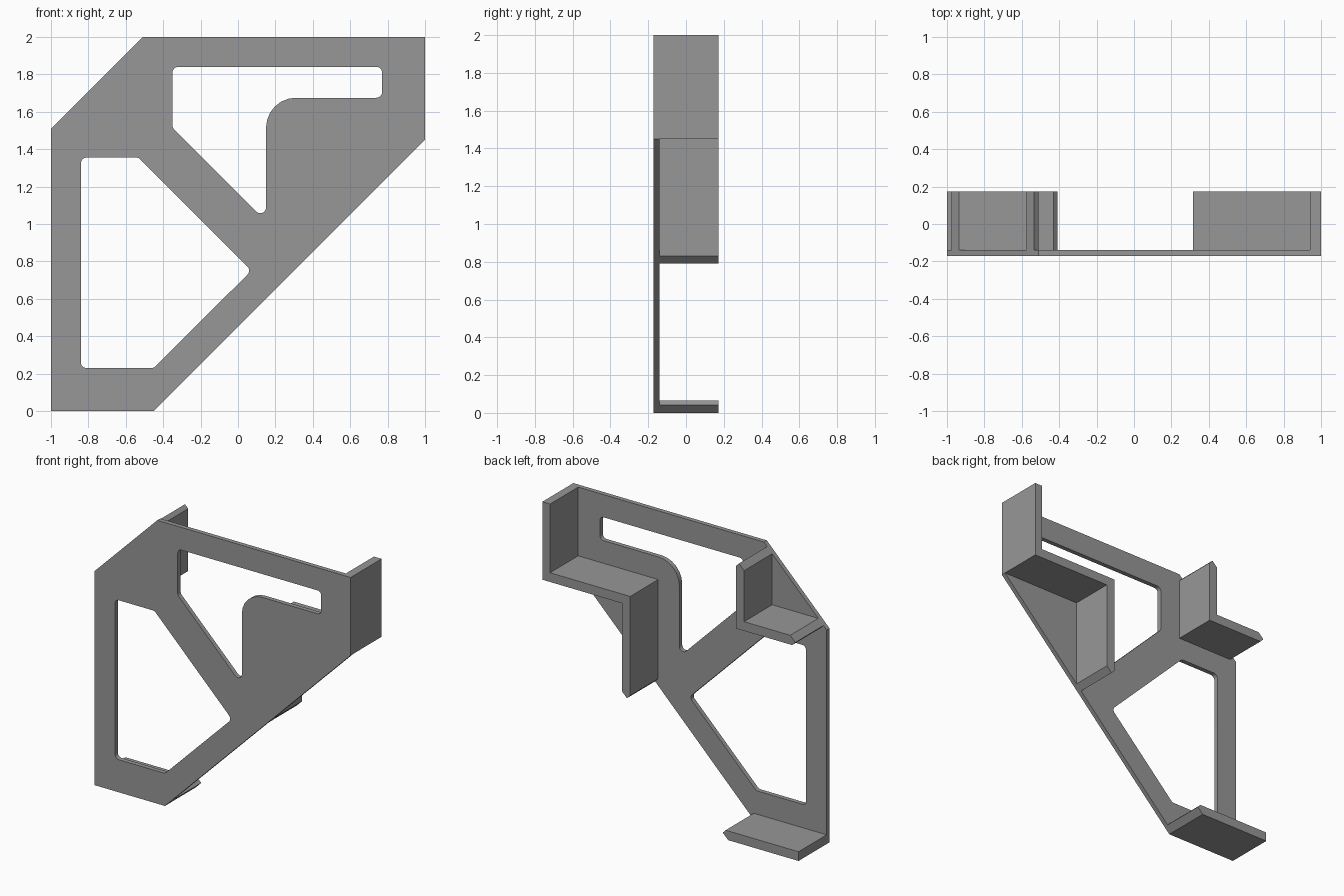
import bpy, math
from mathutils import Vector

if "Cube" in bpy.data.objects:
    bpy.data.objects.remove(bpy.data.objects["Cube"])

grey = bpy.data.materials.new("plain grey")
grey.diffuse_color = (0.31, 0.31, 0.31, 1)
grey.use_nodes = True
grey.node_tree.nodes["Principled BSDF"].inputs["Base Color"].default_value = grey.diffuse_color

FRONT, INNER, BACK = -0.172, -0.14, 0.173


def rounded(corners, steps=6):
    """Turn (x, z, radius) corners into a loop of points with filleted corners."""
    loop = []
    for i, (x, z, r) in enumerate(corners):
        p = Vector((x, z))
        if r == 0:
            loop.append(p)
            continue
        a = (Vector(corners[i - 1][:2]) - p).normalized()
        b = (Vector(corners[(i + 1) % len(corners)][:2]) - p).normalized()
        half = a.angle(b) / 2
        centre = p + (a + b).normalized() * (r / math.sin(half))
        start = p + a * (r / math.tan(half)) - centre
        sweep = start.angle_signed(p + b * (r / math.tan(half)) - centre)
        for k in range(steps + 1):
            t = -sweep * k / steps
            c, s = math.cos(t), math.sin(t)
            loop.append(centre + Vector((start.x * c - start.y * s,
                                         start.x * s + start.y * c)))
    return loop


def slab(name, loops, y0, y1):
    """Extrude a front profile (first loop outside, others holes) from y0 to y1."""
    cu = bpy.data.curves.new(name, 'CURVE')
    cu.dimensions = '2D'
    cu.fill_mode = 'BOTH'
    cu.extrude = (y1 - y0) / 2
    for loop in loops:
        sp = cu.splines.new('POLY')
        sp.points.add(len(loop) - 1)
        for pt, co in zip(sp.points, loop):
            pt.co = (co[0], co[1], 0, 1)
        sp.use_cyclic_u = True
    ob = bpy.data.objects.new(name, cu)
    bpy.context.collection.objects.link(ob)
    ob.rotation_euler.x = math.pi / 2
    ob.location.y = (y0 + y1) / 2
    cu.materials.append(grey)
    bpy.ops.object.select_all(action='DESELECT')
    ob.select_set(True)
    bpy.context.view_layer.objects.active = ob
    bpy.ops.object.convert(target='MESH')
    bpy.ops.object.shade_smooth_by_angle(angle=math.radians(30))
    return ob


# Face plate with two window openings
outline = [(-1, 0), (-0.45, 0), (1, 1.45), (1, 2), (-0.51, 2), (-1, 1.51)]
upper_window = rounded([(-0.35, 1.84, 0.03), (0.77, 1.84, 0.03), (0.77, 1.675, 0.03),
                        (0.15, 1.675, 0.16), (0.15, 1.015, 0.03), (-0.35, 1.515, 0.03)])
lower_window = rounded([(-0.84, 1.355, 0.03), (-0.532, 1.355, 0.03), (0.072, 0.751, 0.03),
                        (-0.45, 0.23, 0.03), (-0.84, 0.23, 0.03)])
slab("face_plate", [outline, upper_window, lower_window], FRONT, INNER)

# Flanges behind the plate, their free ends cut to a point along the sloped edges
slab("stepped_flange", [[(1, 2), (1, 1.45), (0.38, 1.45), (0.38, 0.83), (0.34, 0.79),
                         (0.315, 0.815), (0.315, 1.515), (0.94, 1.515), (0.94, 2)]],
     INNER, BACK)
slab("corner_flange", [[(-0.575, 1.935), (-0.535, 1.975), (-0.51, 1.95), (-0.51, 1.51),
                        (-0.95, 1.51), (-0.975, 1.535), (-0.935, 1.575), (-0.575, 1.575)]],
     INNER, BACK)
slab("foot_flange", [[(-1, 0), (-0.45, 0), (-0.408, 0.042), (-0.431, 0.065), (-1, 0.065)]],
     INNER, BACK)
